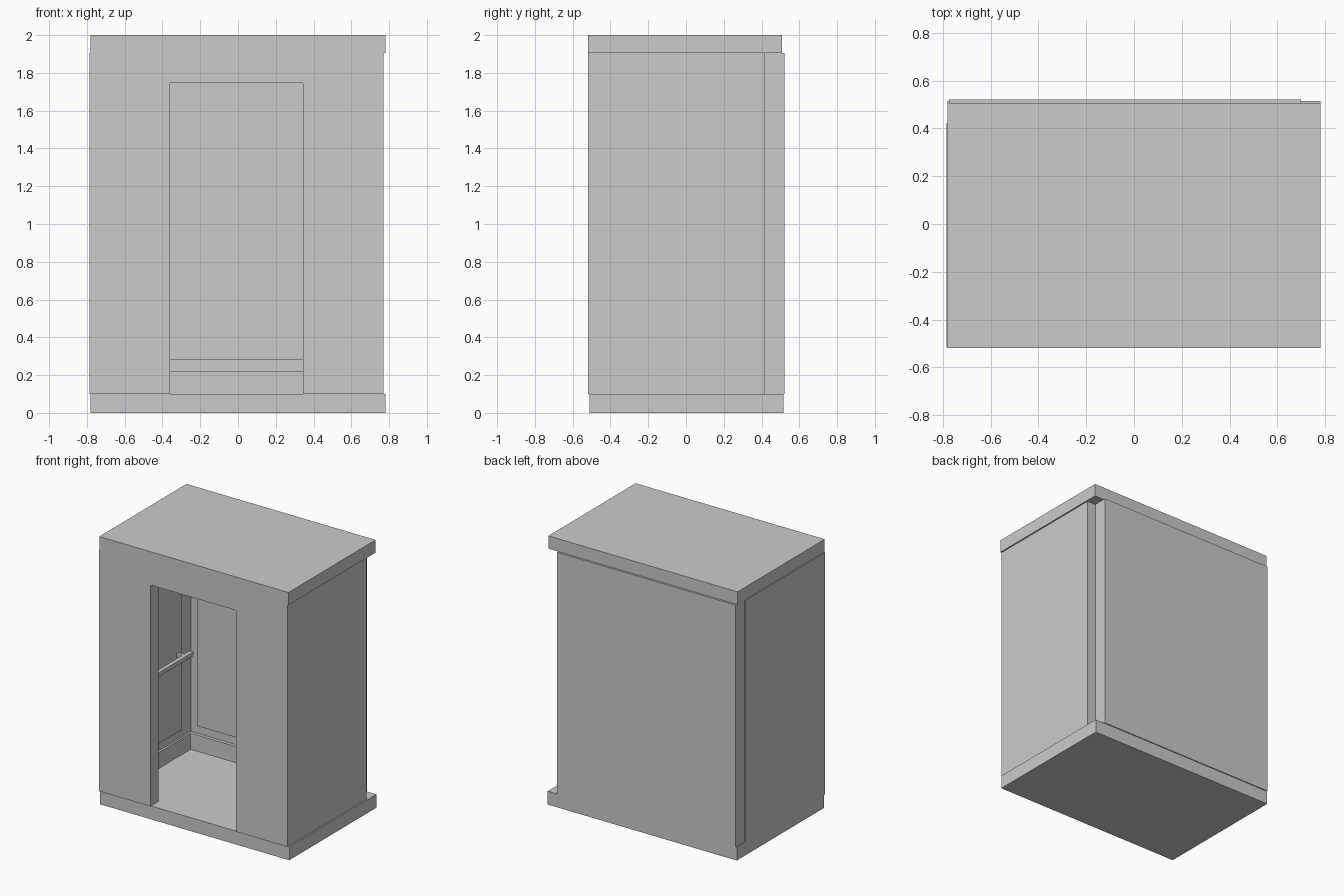
import bpy, bmesh
from mathutils import Vector

if "Cube" in bpy.data.objects:
    bpy.data.objects.remove(bpy.data.objects["Cube"])


def box(name, x, y, z):
    """Axis-aligned box from (min, max) ranges."""
    bm = bmesh.new()
    bmesh.ops.create_cube(bm, size=1)
    for v in bm.verts:
        v.co = Vector([r[0] if c < 0 else r[1] for c, r in zip(v.co, (x, y, z))])
    me = bpy.data.meshes.new(name)
    bm.to_mesh(me)
    bm.free()
    ob = bpy.data.objects.new(name, me)
    bpy.context.collection.objects.link(ob)
    return ob


def extruded(name, outline, y0, y1):
    """Extrude an XZ outline along y."""
    bm = bmesh.new()
    face = bm.faces.new([bm.verts.new((x, y0, z)) for x, z in outline])
    ext = bmesh.ops.extrude_face_region(bm, geom=[face])
    verts = [g for g in ext["geom"] if isinstance(g, bmesh.types.BMVert)]
    bmesh.ops.translate(bm, vec=(0, y1 - y0, 0), verts=verts)
    bmesh.ops.recalc_face_normals(bm, faces=bm.faces)
    me = bpy.data.meshes.new(name)
    bm.to_mesh(me)
    bm.free()
    ob = bpy.data.objects.new(name, me)
    bpy.context.collection.objects.link(ob)
    return ob


FLOOR, CEIL = 0.10, 1.905
WALL_Z = (FLOOR, CEIL)
BASE_Z = (FLOOR, 0.22)
PANEL_Z = (0.28, 1.84)

# Floor and roof slabs
box("floor_slab", (-0.78, 0.78), (-0.51, 0.515), (0, FLOOR))
box("roof_slab", (-0.78, 0.78), (-0.52, 0.507), (CEIL, 2.0))

# Front wall with a doorway whose top corners are slightly clipped
L, R, T, C = -0.36, 0.345, 1.75, 0.008
extruded("front_wall", [
    (-0.785, FLOOR), (L, FLOOR), (L, T - C), (L + C, T), (R - C, T),
    (R, T - C), (R, FLOOR), (0.77, FLOOR), (0.77, CEIL), (-0.785, CEIL)],
    -0.518, -0.42)

# Side and back walls, leaving the open notch at the rear right corner
box("left_wall", (-0.785, -0.675), (-0.42, 0.42), WALL_Z)
box("right_wall", (0.66, 0.77), (-0.42, 0.415), WALL_Z)
box("back_wall", (-0.775, 0.70), (0.41, 0.522), WALL_Z)

# Interior trim: skirting, wall panels and handrails on both sides
for side, wall, s in (("left", -0.675, 1), ("right", 0.66, -1)):
    def span(a, b):
        return tuple(sorted((wall + s * a, wall + s * b)))
    box(side + "_skirting", span(0, 0.015), (-0.42, 0.41), BASE_Z)
    box(side + "_panel", span(0, 0.008), (-0.32, 0.29), PANEL_Z)
    box(side + "_handrail", span(0.06, 0.09), (-0.32, 0.31), (0.845, 0.875))
    for i, y in enumerate((-0.25, 0.24)):
        box(f"{side}_rail_bracket_{i + 1}", span(0, 0.06),
            (y - 0.012, y + 0.012), (0.848, 0.872))

box("back_skirting", (-0.66, 0.645), (0.385, 0.41), BASE_Z)
box("back_panel", (-0.62, 0.605), (0.40, 0.41), PANEL_Z)
